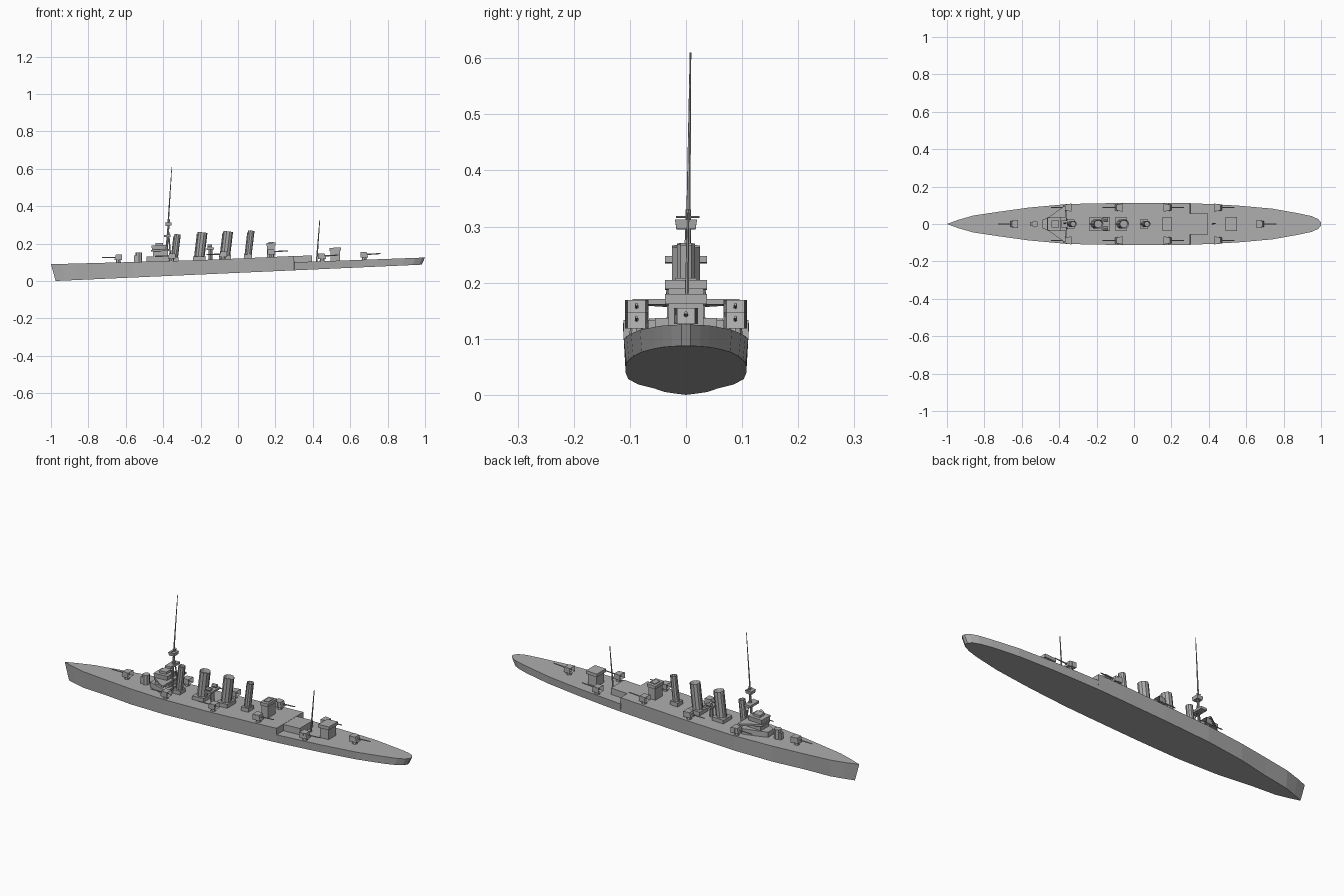
import bpy, bmesh, math
from mathutils import Vector

cube = bpy.data.objects.get("Cube")
if cube:
    bpy.data.objects.remove(cube, do_unlink=True)

GREY = (0.42, 0.42, 0.42, 1)
paint = bpy.data.materials.new("ship_grey")
paint.use_nodes = True
paint.diffuse_color = GREY
bsdf = next(n for n in paint.node_tree.nodes if n.type == 'BSDF_PRINCIPLED')
bsdf.inputs["Base Color"].default_value = GREY
bsdf.inputs["Roughness"].default_value = 0.8


def finish(name, bm):
    bmesh.ops.remove_doubles(bm, verts=bm.verts, dist=0.0002)
    bmesh.ops.recalc_face_normals(bm, faces=bm.faces)
    mesh = bpy.data.meshes.new(name)
    bm.to_mesh(mesh)
    bm.free()
    mesh.materials.append(paint)
    obj = bpy.data.objects.new(name, mesh)
    bpy.context.collection.objects.link(obj)
    return obj


def keel(x):
    return max(0, 0.0445 * (x + 0.975))


def deck(x):
    # Height of the deck, stepped down aft of the forecastle
    if x > 0.3:
        return 0.1 + 0.036 * (x - 0.3)
    return max(0.12 + 0.045 * x, 0.103 + 0.027 * (x + 0.5), 0.09)


def prism(name, outline, z0, z1, base, grow=1.0):
    # Upright solid from a plan outline, following the trim of the ship
    bm = bmesh.new()
    cx = sum(p[0] for p in outline) / len(outline)
    cy = sum(p[1] for p in outline) / len(outline)
    rings = []
    for z, s in ((z0, 1.0), (z1, grow)):
        rings.append([bm.verts.new((cx + (x - cx) * s, cy + (y - cy) * s,
                                    base + 0.045 * (x - cx) + z)) for x, y in outline])
    n = len(outline)
    bm.faces.new(rings[0])
    bm.faces.new(rings[1])
    for i in range(n):
        j = (i + 1) % n
        bm.faces.new((rings[0][i], rings[0][j], rings[1][j], rings[1][i]))
    return finish(name, bm)


def box(name, x0, x1, half, z0, z1, y=0.0, base=None, grow=1.0):
    base = deck((x0 + x1) / 2) if base is None else base
    return prism(name, [(x0, y - half), (x1, y - half), (x1, y + half), (x0, y + half)],
                 z0, z1, base, grow)


def rod(name, a, b, r0, r1, sides=8, bore=False):
    a, b = Vector(a), Vector(b)
    bm = bmesh.new()
    bmesh.ops.create_cone(bm, cap_ends=True, segments=sides, radius1=r0, radius2=r1,
                          depth=(b - a).length)
    if bore:
        bm.faces.ensure_lookup_table()
        top = max(bm.faces, key=lambda f: f.calc_center_median().z)
        bmesh.ops.inset_region(bm, faces=[top], thickness=r1 * 0.2)
        bmesh.ops.translate(bm, verts=top.verts, vec=(0, 0, -0.02))
    rot = (b - a).to_track_quat('Z', 'Y').to_matrix()
    bmesh.ops.rotate(bm, verts=bm.verts, cent=(0, 0, 0), matrix=rot)
    bmesh.ops.translate(bm, verts=bm.verts, vec=(a + b) / 2)
    return finish(name, bm)


# Hull: x, half beam at the deck
stations = [(-1, 0), (-0.94, 0.022), (-0.86, 0.045), (-0.72, 0.066), (-0.56, 0.088),
            (-0.35, 0.107), (-0.1, 0.112), (0.15, 0.112), (0.3, 0.111), (0.301, 0.111),
            (0.42, 0.106), (0.56, 0.098), (0.74, 0.082), (0.88, 0.057), (0.95, 0.042),
            (0.985, 0.026), (1, 0.008)]
bm = bmesh.new()
rings = []
for x, half in stations:
    low = half * (0.96 if x > -0.6 else 0.85)
    xl = x * 0.982 if abs(x) > 0.9 else x
    xl = -0.975 if x == -1 else xl
    rings.append([bm.verts.new(p) for p in (
        (x, half, deck(x)), (x, -half, deck(x)),
        (xl, -low, keel(xl)), (xl, low, keel(xl)))])
for a, b in zip(rings, rings[1:]):
    for i in range(4):
        j = (i + 1) % 4
        bm.faces.new((a[i], a[j], b[j], b[i]))
bm.faces.new(rings[0])
bm.faces.new(rings[-1])
bmesh.ops.dissolve_degenerate(bm, edges=bm.edges, dist=0.0002)
finish("hull", bm)
box("forecastle_end", 0.295, 0.395, 0.055, -0.02, 0.033, base=deck(0.345))


def gun(name, x, y, way):
    # Open-backed shield on a pedestal; way is -1 for forward, 1 for aft
    z = deck(x)
    rod(name + "_pedestal", (x, y, z - 0.003), (x, y, z + 0.016), 0.014, 0.011)
    bm = bmesh.new()
    bmesh.ops.create_cube(bm, size=1)
    for v in bm.verts:
        top = v.co.z > 0
        front = v.co.x * way > 0
        v.co.x *= 0.042 if not (front and top) else 0.026
        v.co.y *= 0.032 if front else 0.042
        v.co.z *= 0.028
    back = min(bm.faces, key=lambda f: f.calc_center_median().x * way)
    bmesh.ops.inset_region(bm, faces=[back], thickness=0.003)
    bmesh.ops.translate(bm, verts=back.verts, vec=(0.022 * way, 0, 0))
    bmesh.ops.translate(bm, verts=bm.verts, vec=(x, y, z + 0.027))
    finish(name + "_shield", bm)
    rod(name + "_barrel", (x - 0.012 * way, y, z + 0.027),
        (x + 0.088 * way, y, z + 0.029 + 0.004 * way), 0.004, 0.0028, 6)


gun("bow_gun", -0.64, 0, -1)
gun("stern_gun", 0.675, 0, 1)
for label, x, way in (("fore", -0.355, -1), ("midship", -0.08, -1),
                      ("after", 0.18, 1), ("quarter", 0.45, 1)):
    for side, s in (("left", 1), ("right", -1)):
        gun(f"{label}_{side}_gun", x, s * 0.088, way)

# Conning tower and bridge
x = -0.53
rod("conning_tower", (x, 0, deck(x) - 0.005), (x, 0, deck(x) + 0.05), 0.018, 0.018, 8)
box("conning_tower_step", -0.555, -0.535, 0.011, -0.005, 0.035)
bridge_base = deck(-0.42)
prism("bridge_deckhouse", [(-0.49, -0.022), (-0.46, -0.036), (-0.38, -0.066), (-0.36, -0.066),
                           (-0.36, 0.066), (-0.38, 0.066), (-0.46, 0.036), (-0.49, 0.022)],
      -0.005, 0.028, bridge_base)
box("bridge_tower", -0.455, -0.375, 0.034, 0.02, 0.06, base=bridge_base)
prism("bridge_wings", [(-0.465, -0.03), (-0.375, -0.095), (-0.365, -0.095),
                       (-0.365, 0.095), (-0.375, 0.095), (-0.465, 0.03)],
      0.054, 0.064, bridge_base)
box("wheelhouse", -0.46, -0.385, 0.034, 0.06, 0.086, base=bridge_base, grow=1.06)
box("chart_house", -0.44, -0.4, 0.02, 0.084, 0.098, base=bridge_base)

# Raked funnels on casings
for i, (x, r, top) in enumerate(((-0.34, 0.017, 0.25), (-0.207, 0.026, 0.26),
                                 (-0.07, 0.026, 0.265), (0.054, 0.017, 0.269)), 1):
    z = deck(x)
    box(f"funnel_{i}_casing", x - r * 1.25, x + r * 1.25, r * 1.35, -0.005, 0.02)
    rod(f"funnel_{i}", (x, 0, z), (x + 0.12 * (top - z), 0, top), r, r, 10, bore=True)
    rod(f"funnel_{i}_steam_pipe", (x - r, 0, z), (x - r + 0.11 * (top - z), 0, top - 0.01),
        0.004, 0.004, 6)

# Searchlight platform between the middle funnels
rod("searchlight_post", (-0.147, 0, deck(-0.147)), (-0.147, 0, 0.172), 0.01, 0.01)
box("searchlight_platform", -0.168, -0.128, 0.037, 0.054, 0.064)
for s in (1, -1):
    y = s * 0.024
    rod("searchlight", (-0.163, y, 0.184), (-0.138, y, 0.184), 0.01, 0.01)

# After control house and stern deckhouse
box("after_control_house", 0.156, 0.196, 0.031, -0.005, 0.062)
box("after_control_rim", 0.152, 0.2, 0.037, 0.06, 0.076)
box("after_control_hatch", 0.163, 0.19, 0.02, 0.074, 0.08)
box("stern_deckhouse", 0.495, 0.545, 0.031, -0.005, 0.056)
box("stern_deckhouse_roof", 0.489, 0.551, 0.037, 0.053, 0.07)

# Foremast with lookout platforms, and mainmast
rod("foremast_lower", (-0.385, 0.001, 0.12), (-0.369, 0.004, 0.33), 0.007, 0.005)
rod("foremast_upper", (-0.374, 0.004, 0.3), (-0.354, 0.008, 0.61), 0.004, 0.0015, 6)
for s in (1, -1):
    rod("foremast_strut", (-0.36, s * 0.025, 0.12), (-0.373, 0.003, 0.29), 0.004, 0.003, 6)
box("foremast_platform", -0.396, -0.362, 0.037, 0.235, 0.247, base=0)
box("crows_nest", -0.387, -0.357, 0.017, 0.295, 0.312, base=0, grow=1.15)
rod("foremast_yard", (-0.37, -0.018, 0.317), (-0.37, 0.024, 0.317), 0.002, 0.002, 6)
rod("mainmast", (0.42, 0, 0.1), (0.437, 0.004, 0.325), 0.0045, 0.002, 6)
